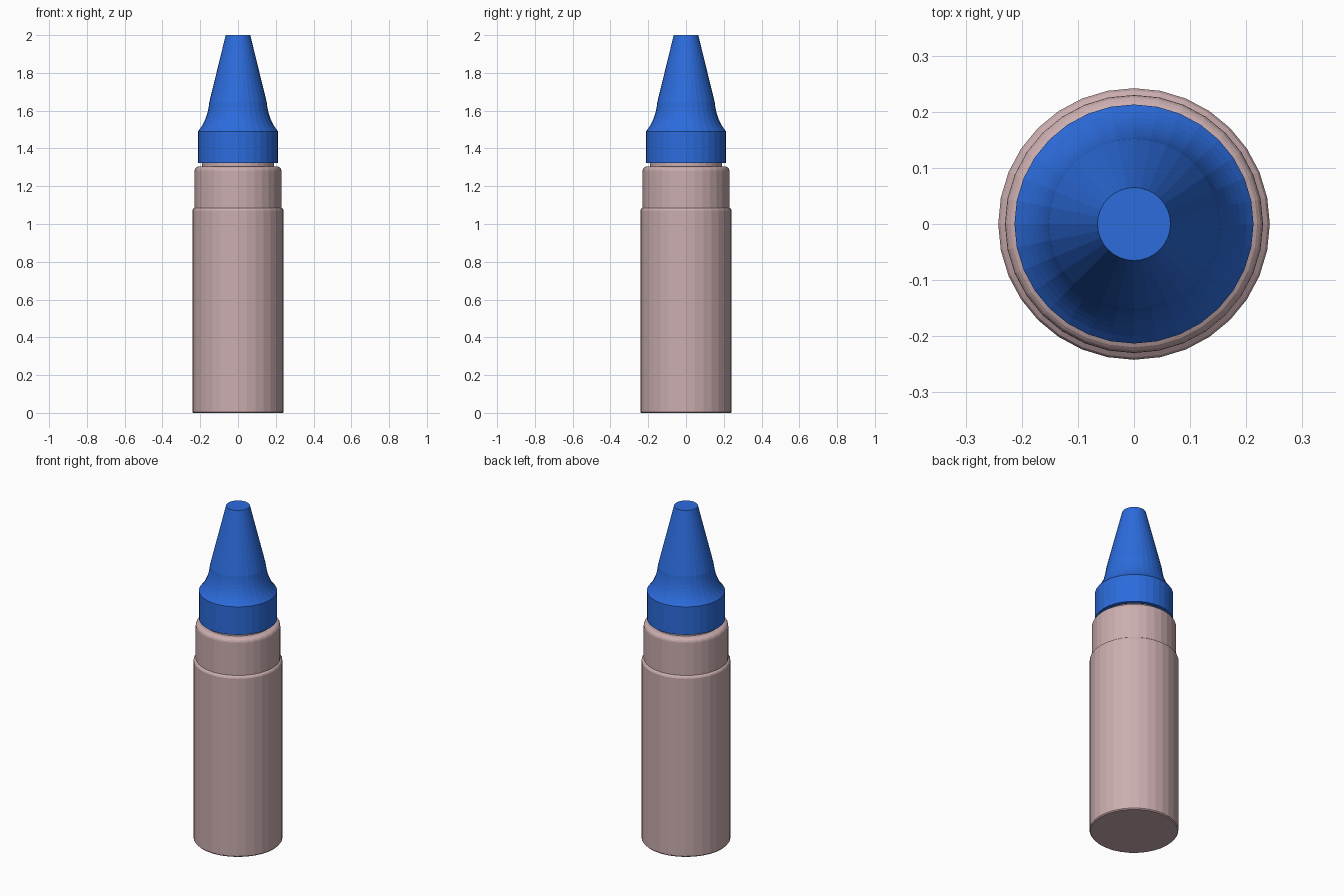
import bpy, bmesh
from math import sin, cos, pi, radians

if "Cube" in bpy.data.objects:
    bpy.data.objects.remove(bpy.data.objects["Cube"])

SIDES = 32


def material(name, rgb):
    m = bpy.data.materials.new(name)
    m.diffuse_color = (*rgb, 1)
    m.use_nodes = True
    m.node_tree.nodes["Principled BSDF"].inputs["Base Color"].default_value = m.diffuse_color
    return m


def lathe(name, profile, mat):
    """Revolve (radius, z) points around z and close both ends."""
    bm = bmesh.new()
    rings = [[bm.verts.new((r * cos(2 * pi * i / SIDES), r * sin(2 * pi * i / SIDES), z))
              for i in range(SIDES)] for r, z in profile]
    for a, b in zip(rings, rings[1:]):
        for i in range(SIDES):
            j = (i + 1) % SIDES
            bm.faces.new((a[i], a[j], b[j], b[i]))
    bm.faces.new(rings[0][::-1])
    bm.faces.new(rings[-1])
    mesh = bpy.data.meshes.new(name)
    bm.to_mesh(mesh)
    bm.free()
    ob = bpy.data.objects.new(name, mesh)
    bpy.context.collection.objects.link(ob)
    mesh.materials.append(mat)
    return ob


pink = material("pink_plastic", (0.60, 0.42, 0.43))
blue = material("blue_plastic", (0.025, 0.15, 0.72))

# Bottle: body, stepped collar, rounded shoulder and short neck
shoulder = [(0.205 + 0.025 * cos(radians(a)), 1.28 + 0.025 * sin(radians(a)))
            for a in range(0, 91, 18)]
lathe("bottle", [(0.237, 0.0), (0.242, 0.006), (0.242, 1.072), (0.238, 1.08),
                 (0.23, 1.086)] + shoulder + [(0.19, 1.305), (0.19, 1.33)], pink)

# Cap: straight skirt, concave flare, tapered nozzle
flare = [(0.213 - 0.061 * sin(radians(a)) ** 0.9, 1.645 - 0.155 * cos(radians(a)))
         for a in range(0, 91, 10)]
flare = []
for k in range(9):
    t = k / 8
    r = (1 - t) ** 2 * 0.213 + 2 * t * (1 - t) * 0.162 + t * t * 0.152
    z = (1 - t) ** 2 * 1.49 + 2 * t * (1 - t) * 1.545 + t * t * 1.645
    flare.append((r, z))
lathe("cap", [(0.213, 1.322)] + flare + [(0.065, 2.0)], blue)
